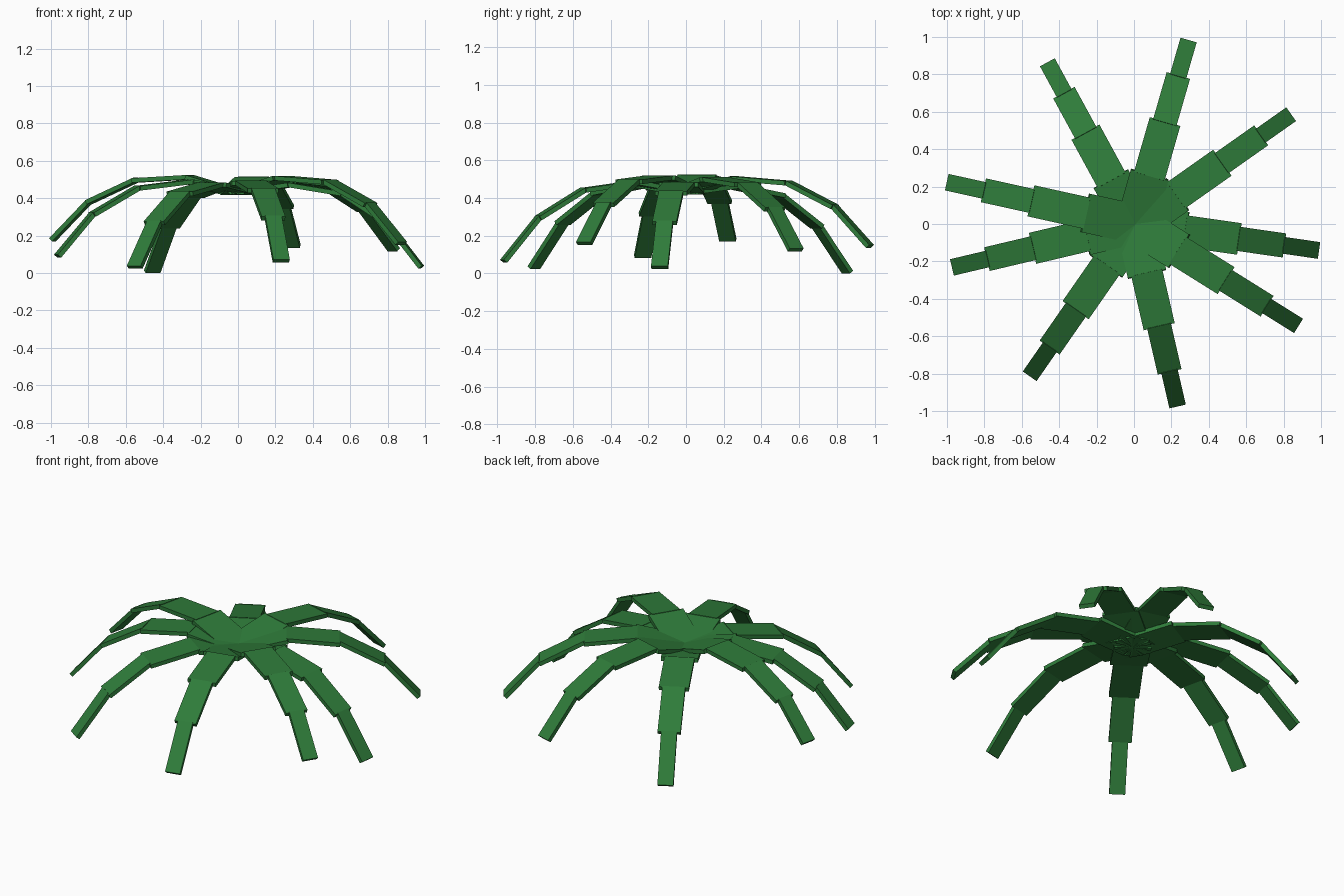
import bpy
import math
from mathutils import Matrix, Vector

cube = bpy.data.objects.get("Cube")
if cube:
    bpy.data.objects.remove(cube, do_unlink=True)

# Single leaf colour
green = (0.028, 0.2, 0.042, 1.0)
leaf = bpy.data.materials.new("leaf_green")
leaf.use_nodes = True
leaf.diffuse_color = green
leaf.node_tree.nodes["Principled BSDF"].inputs["Base Color"].default_value = green

THICKNESS = 0.024
WIDTHS = (0.21, 0.17, 0.13, 0.09)
CENTRE_X = 0.008

# Compass angle in degrees and droop (0 = highest tip, 1 = tip on the ground)
FRONDS = [(73.9, 0.2), (35.2, 0.31), (-8.2, 0.86), (-32.0, 0.11), (-77.0, 0.66),
          (-124.8, 0.86), (-166.7, 0.51), (167.5, 0.0), (118.6, 1.0)]


def frond_joints(droop):
    """Radius and height of the joints from the crown to the tip."""
    return [Vector((0, 0, 0.43)),
            Vector((0.275, 0, 0.512 - 0.048 * droop)),
            Vector((0.572 - 0.015 * droop, 0, 0.495 - 0.083 * droop)),
            Vector((0.828 - 0.035 * droop, 0, 0.378 - 0.13 * droop)),
            Vector((1.025 - 0.05 * droop, 0, 0.177 - 0.17 * droop))]


def add_segment(name, start, end, width, turn):
    """Flat box running from one joint to the next, turned about the crown."""
    along = end - start
    pitch = math.atan2(along.z, along.x)
    bpy.ops.mesh.primitive_cube_add(size=1)
    box = bpy.context.object
    box.name = name
    box.data.transform(Matrix.Translation((CENTRE_X, 0, 0))
                       @ Matrix.Rotation(turn, 4, "Z")
                       @ Matrix.Translation((start + end) / 2)
                       @ Matrix.Rotation(-pitch, 4, "Y")
                       @ Matrix.Diagonal((along.length, width, THICKNESS, 1)))
    box.data.materials.append(leaf)


# Nine drooping fronds, each of four tapering segments
for number, (angle, droop) in enumerate(FRONDS, 1):
    joints = frond_joints(droop)
    for part, width in enumerate(WIDTHS):
        start, end = joints[part], joints[part + 1]
        if part:
            # Tuck each segment slightly inside the one before it
            start = start - (end - start).normalized() * 0.01
        add_segment(f"frond_{number}_segment_{part + 1}", start, end, width,
                    math.radians(angle))
